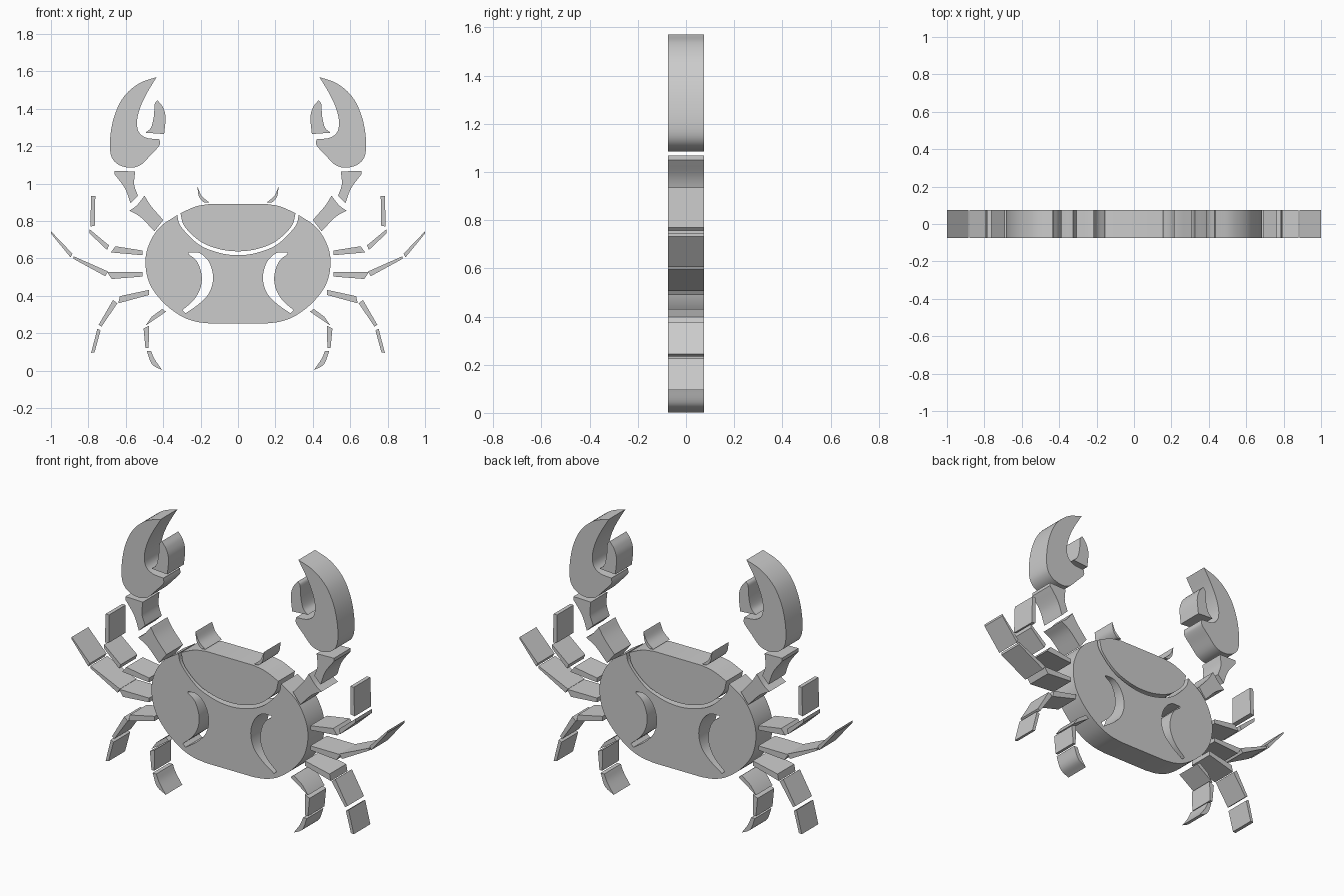
import bpy, bmesh, math
from mathutils import Vector, Matrix

HALF = 0.075  # half thickness


def smooth_run(pts, steps=6):
    """Smooth curve through the points (last point left out)."""
    p = [Vector(q) for q in pts]
    if len(p) == 2:
        return [p[0]]
    p = [2 * p[0] - p[1]] + p + [2 * p[-1] - p[-2]]
    out = []
    for a, b, c, d in zip(p, p[1:], p[2:], p[3:]):
        for i in range(steps):
            t = i / steps
            out.append(0.5 * (2 * b + (c - a) * t + (2 * a - 5 * b + 4 * c - d) * t * t
                              + (3 * b - a - 3 * c + d) * t ** 3))
    return out


def outline(*runs):
    """Join smooth runs with sharp corners into a closed outline."""
    out = []
    for i, run in enumerate(runs):
        nxt = runs[(i + 1) % len(runs)][0]
        out += smooth_run(run)
        if (Vector(run[-1]) - Vector(nxt)).length > 1e-5:
            out.append(Vector(run[-1]))
    return out


def flip(loop):
    return [(-x, z) for x, z in loop]


def sym(half):
    """Half run ending on the centre line -> full run across it."""
    return half + flip(half[:-1])[::-1]


def plate(name, *loops):
    """Filled outline(s), extruded in y; inner loops become holes."""
    cu = bpy.data.curves.new(name, 'CURVE')
    cu.dimensions, cu.fill_mode, cu.extrude = '2D', 'BOTH', HALF
    for loop in loops:
        sp = cu.splines.new('POLY')
        sp.points.add(len(loop) - 1)
        for pt, (x, z) in zip(sp.points, loop):
            pt.co = (x, z, 0, 1)
        sp.use_cyclic_u = True
    ob = bpy.data.objects.new(name, cu)
    bpy.context.collection.objects.link(ob)
    bpy.ops.object.select_all(action='DESELECT')
    ob.select_set(True)
    bpy.context.view_layer.objects.active = ob
    bpy.ops.object.convert(target='MESH')
    ob = bpy.context.view_layer.objects.active
    me = ob.data
    me.transform(Matrix.Rotation(math.pi / 2, 4, 'X'))
    bm = bmesh.new()
    bm.from_mesh(me)
    bmesh.ops.remove_doubles(bm, verts=bm.verts, dist=1e-5)
    bmesh.ops.recalc_face_normals(bm, faces=bm.faces)
    bm.to_mesh(me)
    bm.free()
    bpy.ops.object.shade_smooth_by_angle(angle=math.radians(30))


def pair(name, loop):
    plate("right_" + name, loop)
    plate("left_" + name, flip(loop))


# Body shell with two crescent openings
crescent = outline(
    [(.265, .632), (.205, .628), (.155, .58), (.133, .5), (.152, .42), (.205, .36), (.28, .307)],
    [(.28, .307), (.297, .323)],
    [(.297, .323), (.235, .38), (.2, .445), (.195, .515), (.22, .585), (.265, .623)])
shell = outline(
    sym([(-.325, .832), (-.305, .77), (-.21, .675), (-.1, .63), (0, .617)]),
    [(.325, .832), (.42, .765), (.478, .67), (.495, .57), (.47, .46), (.4, .365),
     (.31, .295), (.23, .263), (.15, .252)],
    [(.15, .252), (-.15, .252)],
    flip([(.325, .832), (.42, .765), (.478, .67), (.495, .57), (.47, .46), (.4, .365),
          (.31, .295), (.23, .263), (.15, .252)])[::-1])
plate("body_shell", shell, crescent, flip(crescent))

# Head plate above the arc gap
plate("head_plate", outline(
    [(-.308, .842), (-.225, .878), (-.15, .891)], [(-.15, .891), (.15, .891)],
    [(.15, .891), (.225, .878), (.308, .842)],
    sym([(.308, .842), (.285, .77), (.2, .69), (.1, .65), (0, .638)])))

# Eye stalks
pair("eye_stalk", outline(
    [(.217, .985), (.195, .935), (.155, .9)],
    [(.155, .9), (.185, .902), (.21, .935), (.217, .985)]))

# Claws
pair("claw", outline(
    [(.435, 1.57), (.53, 1.535), (.61, 1.465), (.66, 1.365), (.683, 1.25), (.68, 1.155),
     (.645, 1.105), (.58, 1.085), (.52, 1.1), (.465, 1.155), (.42, 1.205), (.42, 1.237)],
    [(.42, 1.237), (.49, 1.245), (.53, 1.275), (.54, 1.33), (.525, 1.4), (.49, 1.478), (.435, 1.57)]))
pair("claw_finger", outline(
    [(.43, 1.445), (.403, 1.41), (.387, 1.355), (.395, 1.265)],
    [(.395, 1.265), (.495, 1.272)],
    [(.495, 1.272), (.465, 1.3), (.45, 1.36), (.445, 1.425), (.43, 1.445)]))

# Claw arms
pair("upper_arm", outline(
    [(.66, 1.068), (.55, 1.065)], [(.55, 1.065), (.555, .995), (.535, .935)],
    [(.535, .935), (.575, .895)], [(.575, .895), (.605, .975), (.66, 1.05)]))
pair("lower_arm", outline(
    [(.5, .935), (.465, .88), (.4, .805)], [(.4, .805), (.447, .745)],
    [(.447, .745), (.52, .82), (.58, .855)], [(.58, .855), (.54, .885), (.5, .935)]))

# Walking legs: four per side, three segments each
legs = [
    [[(.655, .665), (.51, .642), (.51, .617), (.68, .632)],
     [(.795, .757), (.69, .67), (.7, .645), (.795, .735)],
     [(.785, .935), (.763, .935), (.765, .775), (.79, .77)]],
    [[(.7, .527), (.51, .527), (.51, .503), (.675, .49)],
     [(.88, .612), (.695, .53), (.71, .505), (.88, .598)],
     [(1, .745), (.885, .625), (.895, .605), (1, .733)]],
    [[(.475, .432), (.475, .405), (.64, .36), (.632, .398)],
     [(.668, .378), (.645, .36), (.73, .235), (.745, .245)],
     [(.752, .225), (.735, .215), (.767, .097), (.785, .095)]],
    [[(.405, .33), (.385, .315), (.495, .24), (.462, .288)],
     [(.505, .225), (.475, .24), (.478, .12), (.495, .12)]]]
for i, leg in enumerate(legs, 1):
    for part, seg in zip(("thigh", "shin", "foot"), leg):
        pair(f"leg_{i}_{part}", seg)
pair("leg_4_foot", outline(
    [(.488, .105), (.465, .105)], [(.465, .105), (.445, .06), (.405, .002)],
    [(.405, .002), (.46, .035), (.488, .105)]))
